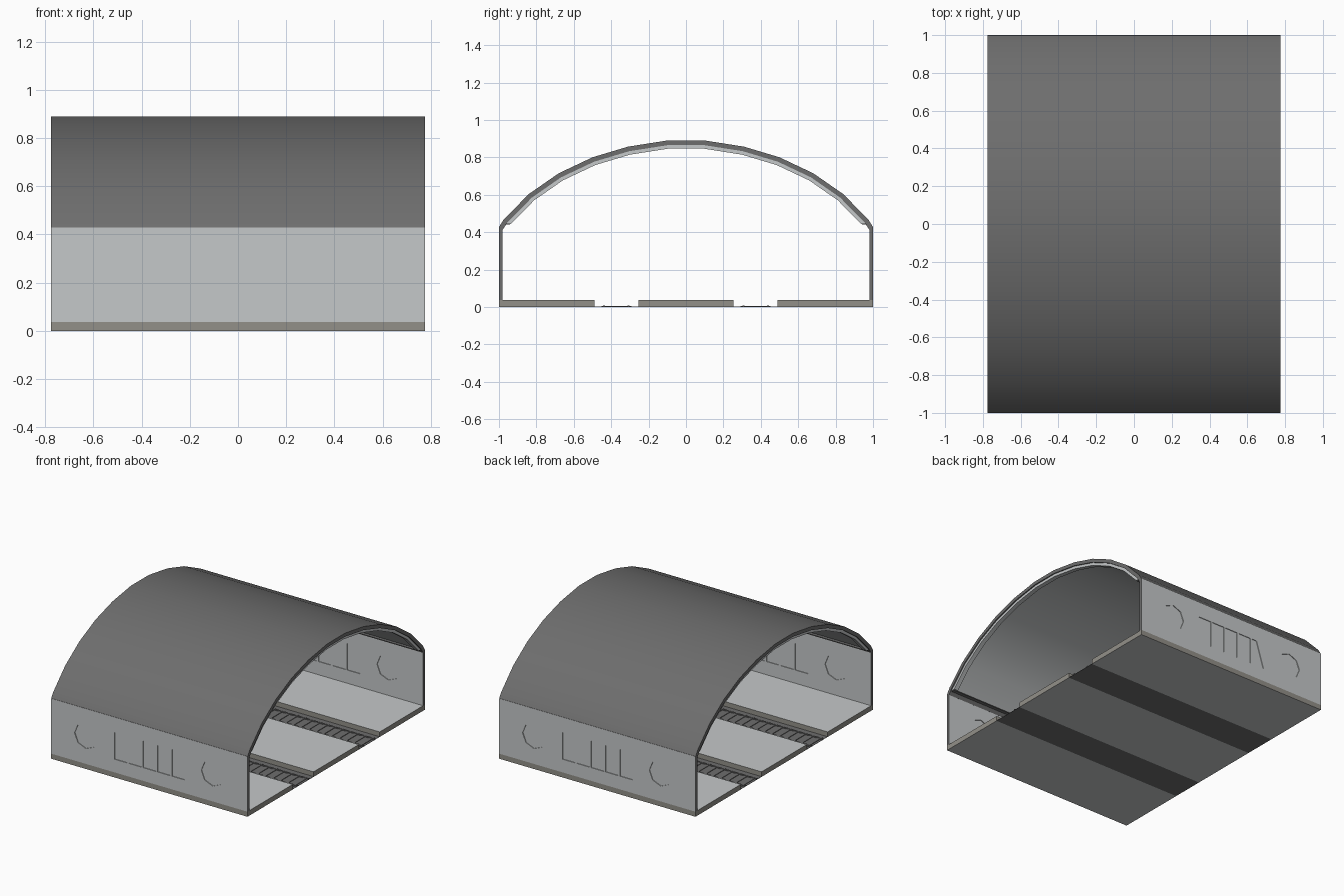
import bpy, bmesh, math
from mathutils import Vector

if "Cube" in bpy.data.objects:
    bpy.data.objects.remove(bpy.data.objects["Cube"])

L = 0.775  # half length along x


def mat(name, c):
    m = bpy.data.materials.new(name)
    m.diffuse_color = (*c, 1)
    m.use_nodes = True
    m.node_tree.nodes["Principled BSDF"].inputs["Base Color"].default_value = m.diffuse_color
    return m


LIGHT = mat("light_grey", (0.56, 0.58, 0.585))
DARK = mat("dark_grey", (0.155, 0.155, 0.155))
STONE = mat("warm_grey", (0.29, 0.28, 0.25))


def finish(bm, name, mats, rule=None):
    bmesh.ops.recalc_face_normals(bm, faces=bm.faces)
    bm.normal_update()
    if rule:
        for f in bm.faces:
            f.material_index = rule(f)
    me = bpy.data.meshes.new(name)
    bm.to_mesh(me)
    bm.free()
    for m in mats:
        me.materials.append(m)
    ob = bpy.data.objects.new(name, me)
    bpy.context.collection.objects.link(ob)
    return ob


def add_box(bm, x0, x1, y0, y1, z0, z1):
    r = bmesh.ops.create_cube(bm, size=1)
    for v in r["verts"]:
        v.co = Vector(((x0 + x1) / 2 + v.co.x * (x1 - x0),
                       (y0 + y1) / 2 + v.co.y * (y1 - y0),
                       (z0 + z1) / 2 + v.co.z * (z1 - z0)))


def box(name, dims, mats, rule=None):
    bm = bmesh.new()
    add_box(bm, *dims)
    return finish(bm, name, mats, rule)


# half profile of the vault (y, z), mirrored
half = [(0.1, 0.89), (0.31, 0.857), (0.5, 0.8), (0.68, 0.715),
        (0.84, 0.604), (0.975, 0.467), (1.0, 0.427)]
profile = [(-y, z) for y, z in reversed(half)] + half


def inset(pts, d):
    out = []
    for i, (y, z) in enumerate(pts):
        a, b = pts[max(i - 1, 0)], pts[min(i + 1, len(pts) - 1)]
        t = Vector((b[0] - a[0], b[1] - a[1])).normalized()
        out.append((y + t.y * d, z - t.x * d))
    return out


def arch(name, outer, inner, x0, x1, m):
    bm = bmesh.new()
    rows = [[bm.verts.new((x, y, z)) for y, z in p]
            for x, p in ((x0, outer), (x1, outer), (x1, inner), (x0, inner))]
    for k in range(4):
        a, b = rows[k], rows[(k + 1) % 4]
        for i in range(len(a) - 1):
            bm.faces.new((a[i], a[i + 1], b[i + 1], b[i]))
    for i in (0, -1):
        bm.faces.new([r[i] for r in rows])
    ob = finish(bm, name, [m])
    bpy.context.view_layer.objects.active = ob
    ob.select_set(True)
    bpy.ops.object.shade_smooth_by_angle(angle=math.radians(40))
    ob.select_set(False)


# vaulted roof, pale lining, and pale ribs just inside both ends
arch("roof", profile, inset(profile, 0.025), -L, L, DARK)
span = profile[1:-1]
arch("roof_lining", inset(span, 0.02), inset(span, 0.029), -L + 0.01, L - 0.01, LIGHT)


def level_feet(pts, z):
    # slide both feet along their last segment down to one height
    def foot(a, b):
        t = (z - a[1]) / (b[1] - a[1])
        return (a[0] + (b[0] - a[0]) * t, z)
    return [foot(pts[1], pts[0])] + pts[1:-1] + [foot(pts[-2], pts[-1])]


for n, s in (("left", -1), ("right", 1)):
    xs = sorted((s * 0.735, s * 0.767))
    arch("rib_" + n, level_feet(inset(span, 0.024), 0.443),
         level_feet(inset(span, 0.044), 0.443), *xs, LIGHT)


# recess cutters for one wall: octagons and a row of panels
def add_prism(bm, ring, y0, y1):
    lo = [bm.verts.new((x, y0, z)) for x, z in ring]
    hi = [bm.verts.new((x, y1, z)) for x, z in ring]
    bm.faces.new(lo)
    bm.faces.new(hi)
    for i in range(len(ring)):
        j = (i + 1) % len(ring)
        bm.faces.new((lo[i], lo[j], hi[j], hi[i]))


def wall_cutter(s):
    bm = bmesh.new()
    for ya, yb in ((0.995, 1.01), (0.97, 0.985)):
        for xc in (-0.5, 0.5):
            ring = [(xc + 0.09 * math.cos(k * math.pi / 4),
                     0.235 + 0.09 * math.sin(k * math.pi / 4)) for k in range(8)]
            add_prism(bm, ring, s * ya, s * yb)
        for i in range(5):
            x = -0.28 + i * 0.114
            lean = 0.06 if i == 0 else 0
            add_prism(bm, [(s * -x * -1, 0.13), (s * (x + 0.1) * s * s, 0.13),
                           (s * (x + 0.1), 0.32), (s * (x + lean), 0.32)], s * ya, s * yb)
    return finish(bm, "wall_cutter", [LIGHT])


# side walls: pale faces, dark ends, shallow recesses
for n, s in (("front", -1), ("back", 1)):
    y0, y1 = sorted((s, s * 0.98))
    wall = box("wall_" + n, (-L, L, y0, y1, 0.036, 0.43), [LIGHT, DARK],
               lambda f: 1 if abs(f.normal.y) < 0.5 else 0)
    cutter = wall_cutter(s)
    cutter.hide_render = True
    cutter.hide_viewport = True
    mod = wall.modifiers.new("recess", "BOOLEAN")
    mod.operation = "DIFFERENCE"
    mod.solver = "EXACT"
    mod.object = cutter
    # dark ledge where the vault meets the wall
    a, b = sorted((s * 0.94, s * 0.983))
    box("ledge_" + n, (-L + 0.01, L - 0.01, a, b, 0.437, 0.442), [DARK])

# platform slabs: pale top and underside, warm grey edges
for n, a, b in (("front", -1, -0.49), ("middle", -0.255, 0.255), ("back", 0.49, 1)):
    box("platform_" + n, (-L, L, a, b, 0, 0.036), [LIGHT, STONE],
        lambda f: 0 if abs(f.normal.z) > 0.5 else 1)

# track beds with sleepers and rails
for n, yc in (("front", -0.3725), ("back", 0.3725)):
    box("track_bed_" + n, (-L, L, yc - 0.118, yc + 0.118, 0, 0.002), [DARK])
    bm = bmesh.new()
    count = 26
    for i in range(count):
        x = -L + (i + 0.5) * 2 * L / count
        add_box(bm, x - 0.014, x + 0.014, yc - 0.08, yc + 0.08, 0.002, 0.006)
    finish(bm, "sleepers_" + n, [DARK])
    bm = bmesh.new()
    for s in (-1, 1):
        add_box(bm, -L, L, yc + s * 0.065 - 0.005, yc + s * 0.065 + 0.005, 0.002, 0.009)
    finish(bm, "rails_" + n, [DARK])
